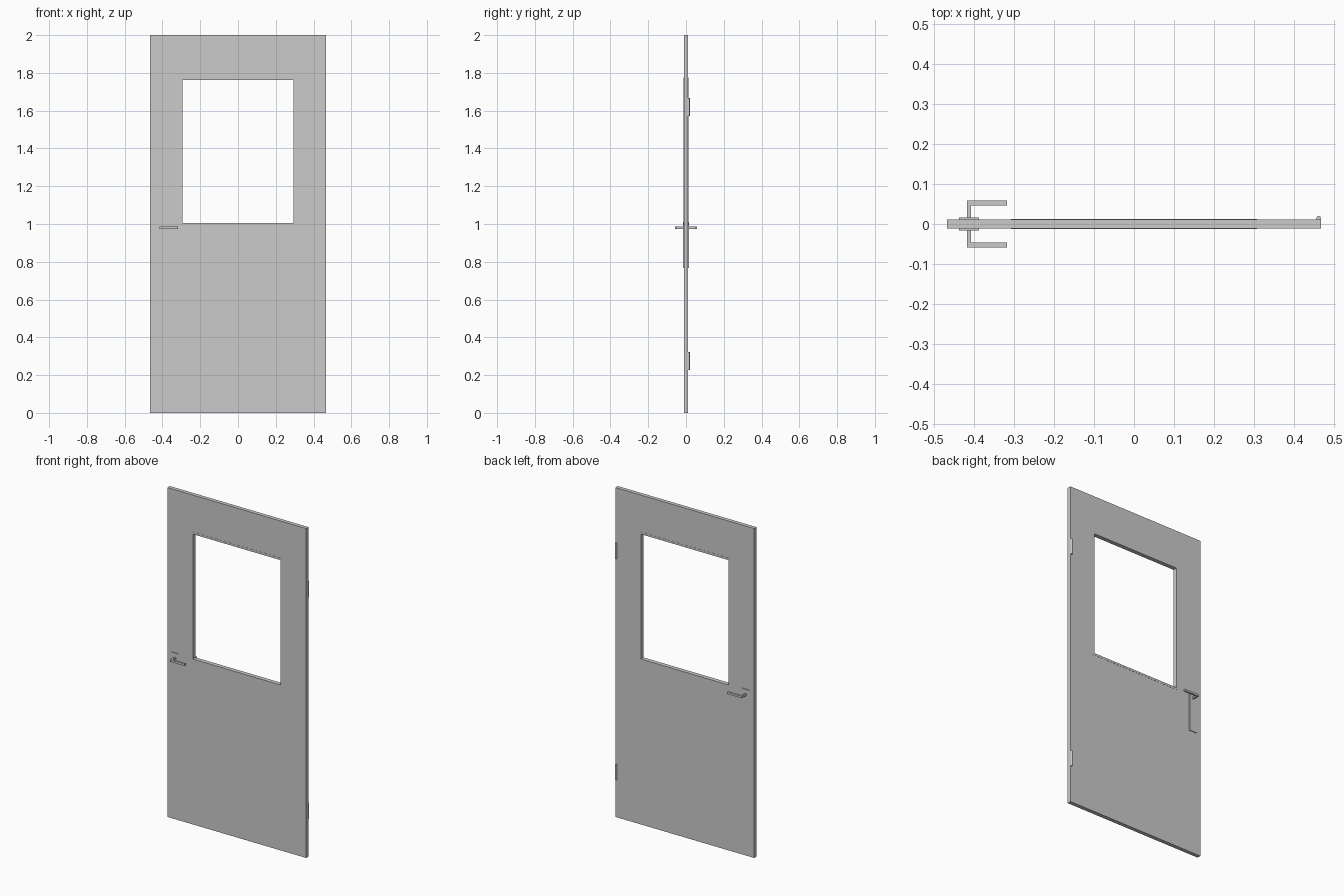
import bpy, bmesh
from mathutils import Vector

if "Cube" in bpy.data.objects:
    bpy.data.objects.remove(bpy.data.objects["Cube"])


def finish(name, bm):
    bmesh.ops.recalc_face_normals(bm, faces=bm.faces)
    me = bpy.data.meshes.new(name)
    bm.to_mesh(me)
    bm.free()
    ob = bpy.data.objects.new(name, me)
    bpy.context.collection.objects.link(ob)
    return ob


def prism(name, pts, axis, lo, hi):
    """Extrude a profile along y or z (points are xz or xy)."""
    bm = bmesh.new()
    to3d = (lambda a, b: (a, lo, b)) if axis == 'y' else (lambda a, b: (a, b, lo))
    face = bm.faces.new([bm.verts.new(to3d(*p)) for p in pts])
    ext = bmesh.ops.extrude_face_region(bm, geom=[face])
    move = Vector((0, hi - lo, 0)) if axis == 'y' else Vector((0, 0, hi - lo))
    bmesh.ops.translate(bm, vec=move,
                        verts=[v for v in ext['geom'] if isinstance(v, bmesh.types.BMVert)])
    return finish(name, bm)


def rect(x0, x1, z0, z1):
    return [(x0, z0), (x1, z0), (x1, z1), (x0, z1)]


def ring(name, outer, inner, half):
    """Rectangular panel with a rectangular opening right through it."""
    bm = bmesh.new()
    loops = [[bm.verts.new((x, y, z)) for x, z in rect(*r)]
             for r, y in ((outer, -half), (outer, half), (inner, half), (inner, -half))]
    for k in range(4):
        a, b = loops[k], loops[(k + 1) % 4]
        for i in range(4):
            j = (i + 1) % 4
            bm.faces.new((a[i], a[j], b[j], b[i]))
    return finish(name, bm)


# Door leaf and the slim trim around the window opening
ring("door_leaf", (-0.466, 0.466, 0, 2), (-0.299, 0.299, 1.0, 1.768), 0.0118)
ring("window_trim", (-0.307, 0.307, 0.992, 1.776), (-0.294, 0.294, 1.005, 1.763), 0.0128)

# Lock plate and L-shaped lever on both faces
for side, s in (("front", -1), ("back", 1)):
    prism(side + "_lock_plate", rect(-0.4365, -0.3865, 0.768, 1.011), 'y', s * 0.011, s * 0.0162)
    lever = [(-0.4165, s * 0.015), (-0.4065, s * 0.015), (-0.4065, s * 0.0465),
             (-0.317, s * 0.0465), (-0.317, s * 0.059), (-0.4165, s * 0.059)]
    prism(side + "_lever", lever, 'z', 0.974, 0.986)

# Hinge knuckles on the back edge
for name, z in (("lower_hinge", 0.275), ("upper_hinge", 1.619)):
    bpy.ops.mesh.primitive_cylinder_add(vertices=16, radius=0.0056, depth=0.096,
                                        location=(0.4604, 0.0145, z))
    bpy.context.object.name = name
    bpy.ops.object.shade_smooth_by_angle()
